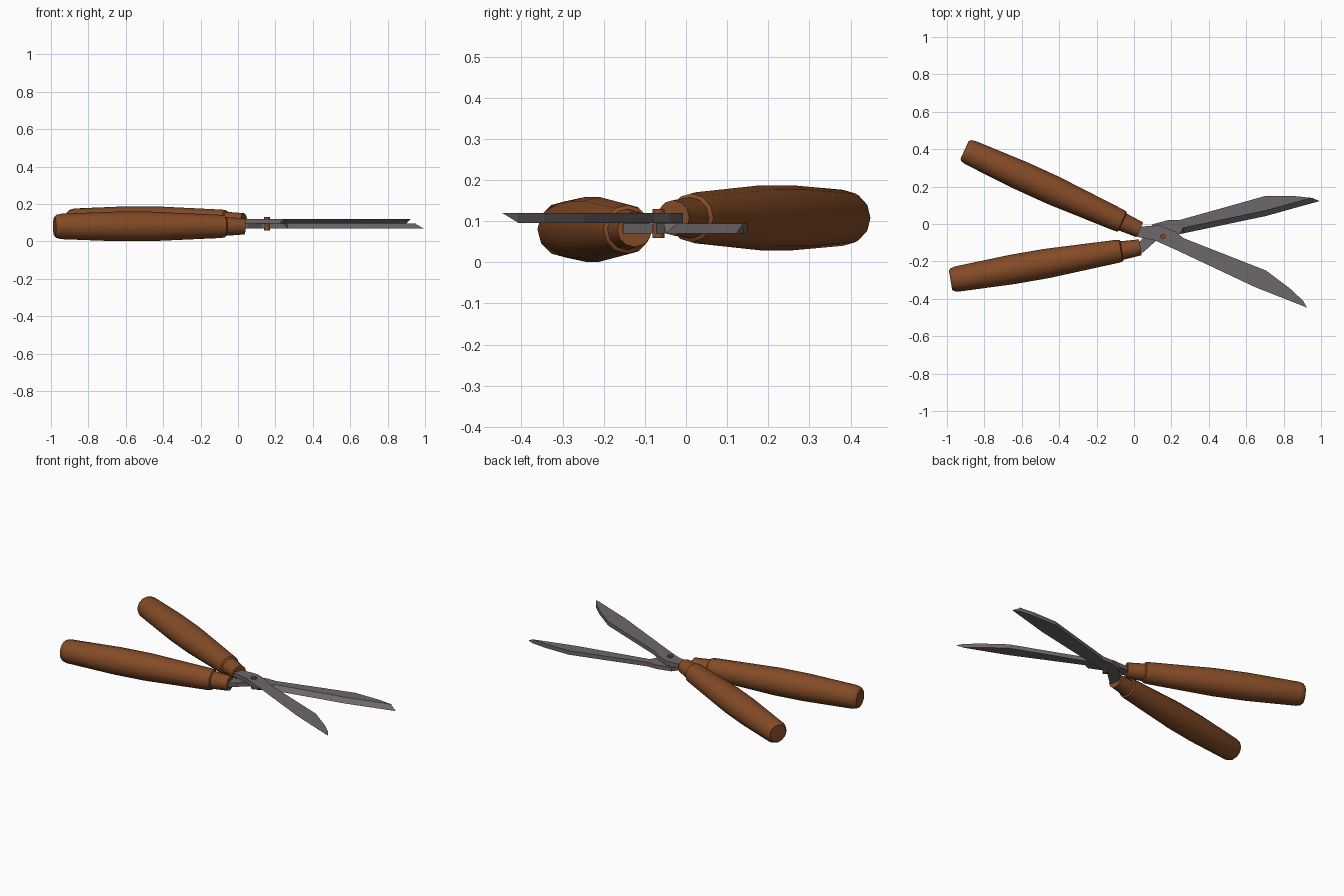
import bpy, bmesh, math
from mathutils import Matrix, Vector

if "Cube" in bpy.data.objects:
    bpy.data.objects.remove(bpy.data.objects["Cube"])


def material(name, col):
    m = bpy.data.materials.new(name)
    m.diffuse_color = (*col, 1)
    m.use_nodes = True
    m.node_tree.nodes["Principled BSDF"].inputs["Base Color"].default_value = m.diffuse_color
    return m


WOOD = material("brown_wood", (0.23, 0.07, 0.02))
STEEL = material("grey_steel", (0.155, 0.135, 0.14))
PIVOT = Vector((0.155, -0.067, 0))


def finish(bm, name, mat, matrix, smooth=None):
    bmesh.ops.remove_doubles(bm, verts=bm.verts, dist=1e-5)
    bmesh.ops.transform(bm, matrix=matrix, verts=bm.verts)
    bmesh.ops.recalc_face_normals(bm, faces=bm.faces)
    me = bpy.data.meshes.new(name)
    bm.to_mesh(me)
    bm.free()
    me.materials.append(mat)
    ob = bpy.data.objects.new(name, me)
    bpy.context.collection.objects.link(ob)
    if smooth:
        bpy.ops.object.select_all(action='DESELECT')
        ob.select_set(True)
        bpy.context.view_layer.objects.active = ob
        bpy.ops.object.shade_smooth_by_angle(angle=math.radians(smooth))
    return ob


def lathe(name, profile, mat, matrix, sides, smooth=None):
    """Spin (distance, radius) points around local x."""
    bm = bmesh.new()
    vs = [bm.verts.new((d, 0, r)) for d, r in profile]
    es = [bm.edges.new(p) for p in zip(vs, vs[1:])]
    bmesh.ops.spin(bm, geom=vs + es, cent=(0, 0, 0), axis=(1, 0, 0),
                   angle=2 * math.pi, steps=sides)
    return finish(bm, name, mat, matrix, smooth)


# Handle grip with a stepped, tapered collar at the front
HANDLE = [(0, 0), (0, .052), (.01, .062), (.035, .068), (.33, .079), (.52, .079),
          (.90, .062), (.924, .059), (.93, .05), (1.03, .043), (1.03, 0)]

# Blade outline in a frame with the pivot at the origin: back edge, then cutting edge
BACK = [(-.17, .0), (-.125, .002), (-.04, .047), (.047, .051), (.106, .038),
        (.576, .064), (.733, .030), (.823, .0)]
EDGE = [(.858, -.025), (.56, -.041), (.115, -.036), (.09, -.036),
        (-.03, -.037), (-.12, -.058), (-.17, -.058)]


def blade(name, angle, shift, tang, z_flat, z_bevel):
    bm = bmesh.new()
    flat, bevel = [], []
    for i, (u, v) in enumerate(BACK + EDGE):
        v += shift + (tang if u < -.1 else 0)
        flat.append(bm.verts.new((u, v, z_flat)))
        # the cutting edge is ground back on one face only
        k = i - len(BACK)
        du, dv = ((-.04, .026) if k == 0 else (0, .029) if k in (1, 2) else (0, 0))
        bevel.append(bm.verts.new((u + du, v + dv, z_bevel)))
    bm.faces.new(flat)
    bm.faces.new(bevel[::-1])
    n = len(flat)
    for i in range(n):
        j = (i + 1) % n
        bm.faces.new((flat[i], bevel[i], bevel[j], flat[j]))
    bmesh.ops.triangulate(bm, faces=bm.faces[:])
    mat = Matrix.Translation(PIVOT) @ Matrix.Rotation(math.radians(angle), 4, 'Z')
    return finish(bm, name, STEEL, mat)


# Two halves: upper blade with rear handle, lower blade with front handle
for name, end, h_ang, b_ang, shift, tang, zf, zb in (
        ("upper", (-.906, .396, .108), -24.5, -24.6, 0, 0, .120, .0955),
        ("lower", (-.981, -.300, .080), 9.8, 12.5, .029, -.03, .070, .0945)):
    m = Matrix.Translation(end) @ Matrix.Rotation(math.radians(h_ang), 4, 'Z')
    lathe(name + "_handle", HANDLE, WOOD, m, 12, 40)
    blade(name + "_blade", b_ang, shift, tang, zf, zb)

# Pivot bolt through both blades
up = Matrix.Translation(PIVOT + Vector((0, 0, .059))) @ Matrix.Rotation(-math.pi / 2, 4, 'Y')
lathe("pivot_bolt", [(0, 0), (0, .015), (.071, .015), (.071, 0)], WOOD, up, 10, 40)
